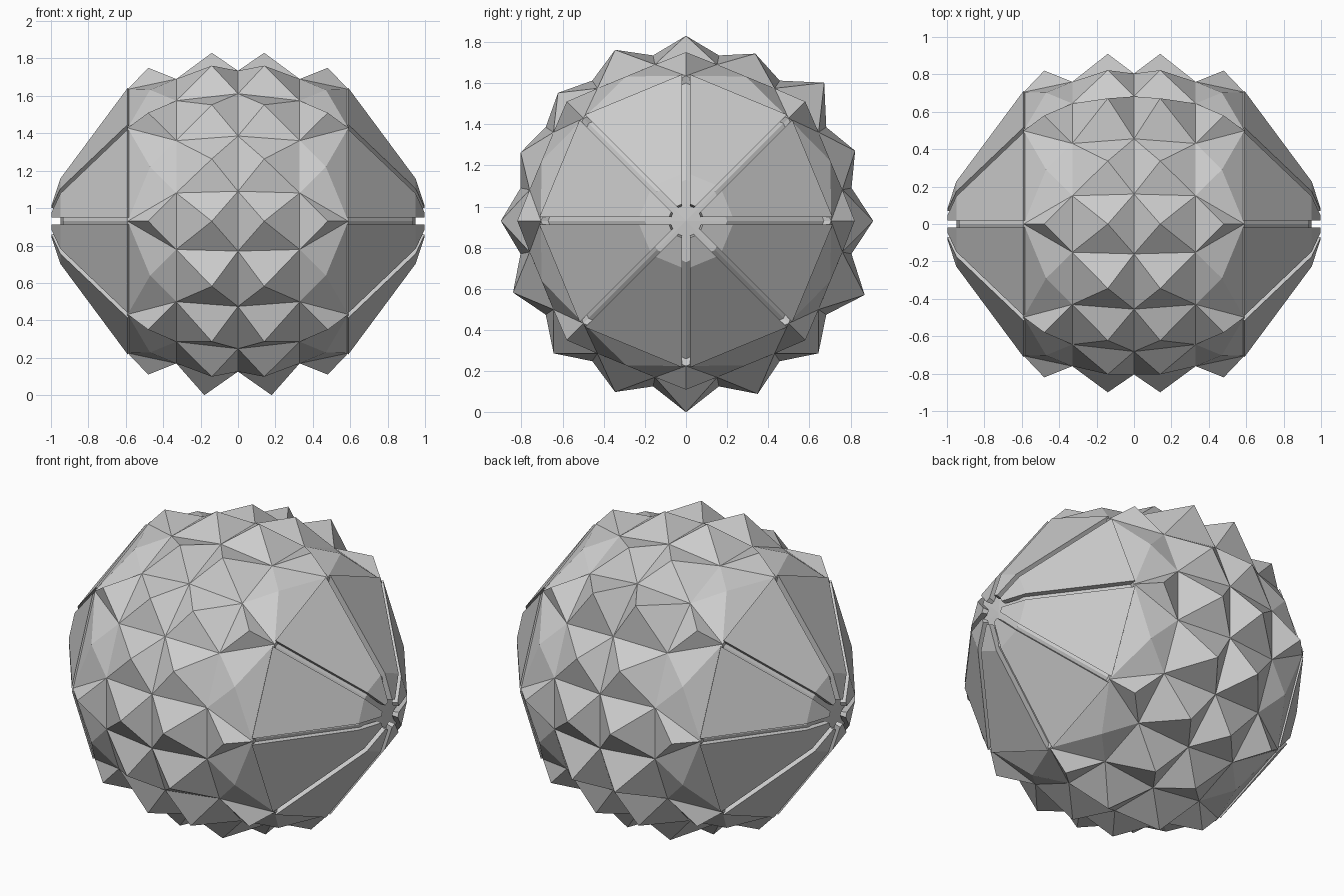
import bpy, bmesh
from math import sin, cos, radians

if "Cube" in bpy.data.objects:
    bpy.data.objects.remove(bpy.data.objects["Cube"])

CZ = 0.93            # height of the axis, which runs along x
STEP = 22.5          # sixteen cells around the axis


def pt(x, r, a):
    a = radians(a)
    return (x, r * cos(a), CZ + r * sin(a))


def finish(bm, name):
    bmesh.ops.remove_doubles(bm, verts=bm.verts, dist=0.0005)
    bmesh.ops.recalc_face_normals(bm, faces=bm.faces)
    me = bpy.data.meshes.new(name)
    bm.to_mesh(me)
    bm.free()
    ob = bpy.data.objects.new(name, me)
    bpy.context.collection.objects.link(ob)
    return ob


def face(bm, *pts):
    bm.faces.new([bm.verts.new(p) for p in pts])


def pyramid(bm, base, apex):
    for i in range(len(base)):
        face(bm, base[i], base[(i + 1) % len(base)], apex)


# faceted core: spiked band, outer spikes and recessed end cones
peak = [.91, .89, .95, .88, .90, .90, .88, .87,
        .90, .91, .91, .90, .93, .91, .91, .94]
R0, R1, R2 = .82, .775, .705
bm = bmesh.new()
for s in (1, -1):
    for k in range(16):
        a = k * STEP
        lo, hi = a - STEP / 2, a + STEP / 2
        m0, m1 = pt(0, R0, lo), pt(0, R0, hi)
        n0, n1 = pt(s * .33, R1, lo), pt(s * .33, R1, hi)
        px = .18 if k == 12 else .14
        pyramid(bm, [m0, n0, n1, m1], pt(s * px, peak[k], a))
        if k % 2 == 0:
            # outer spike at the end of each groove
            pyramid(bm, [n0, pt(s * .59, R2, a), n1], pt(s * .48, .82, a))
        else:
            # shallow shoulder behind each end panel
            c0, c1 = pt(s * .59, R2, a - STEP), pt(s * .59, R2, a + STEP)
            pyramid(bm, [n0, c0, c1, n1], pt(s * .47, .76, a))
            # groove floor and star shaped centre
            d0, d1 = pt(s * .58, .67, a - STEP), pt(s * .58, .67, a + STEP)
            e0, e1 = pt(s * .935, .20, a - STEP), pt(s * .935, .20, a + STEP)
            face(bm, c0, d0, d1, c1)
            face(bm, d0, e0, e1, d1)
            face(bm, e0, pt(s * .95, 0, 0), e1)
finish(bm, "faceted_core")


# end panels: eight wedge plates on each end with narrow grooves between
def side_pt(x, r, a, side, gap=.02):
    h = r * cos(radians(STEP))
    w = (r * sin(radians(STEP)) - gap) * side
    a = radians(a)
    return (x, h * cos(a) - w * sin(a), CZ + h * sin(a) + w * cos(a))


outer = [(.59, .72), (.95, .235), (.998, .09)]
inner = [(.57, .69), (.92, .215), (.965, .08)]
for s, name in ((1, "right_end_panels"), (-1, "left_end_panels")):
    bm = bmesh.new()
    for j in range(8):
        a = j * 45 + STEP
        grid = {}
        for layer, prof in (("o", outer), ("i", inner)):
            for n, (x, r) in enumerate(prof):
                for side in (-1, 1):
                    grid[layer, n, side] = bm.verts.new(side_pt(s * x, r, a, side))
        g = grid
        for n in range(2):
            for l in "oi":
                bm.faces.new([g[l, n, -1], g[l, n, 1], g[l, n + 1, 1], g[l, n + 1, -1]])
            for d in (-1, 1):
                bm.faces.new([g["o", n, d], g["o", n + 1, d], g["i", n + 1, d], g["i", n, d]])
        for n in (0, 2):
            bm.faces.new([g["o", n, -1], g["o", n, 1], g["i", n, 1], g["i", n, -1]])
    finish(bm, name)
